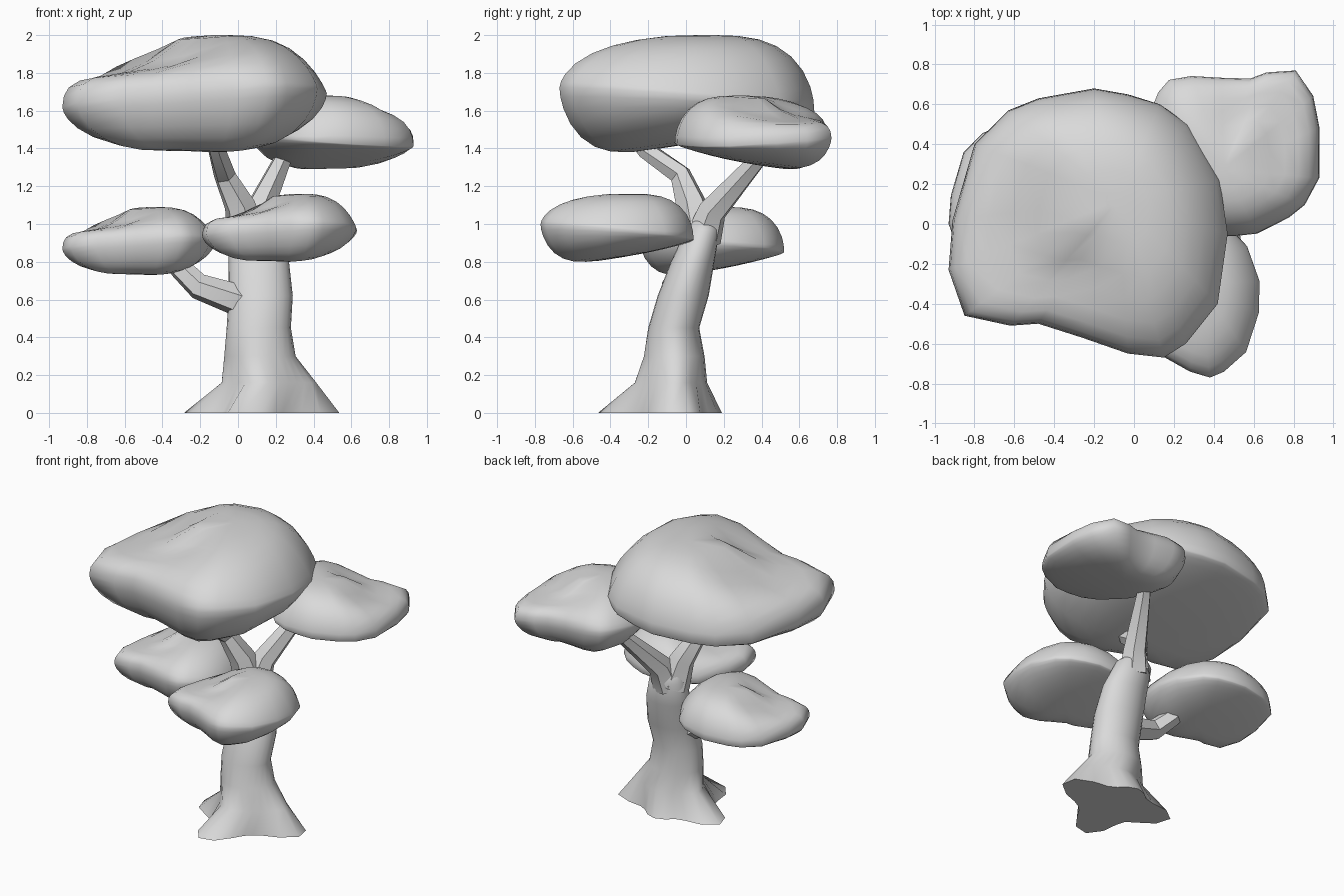
import bpy
import bmesh
from math import cos, sin, pi, radians
from mathutils import Vector, Matrix

default = bpy.data.objects.get("Cube")
if default:
    bpy.data.objects.remove(default, do_unlink=True)

# Single plain grey material
grey = bpy.data.materials.new("plain_grey")
grey.use_nodes = True
GREY = (0.7, 0.7, 0.7, 1)
grey.diffuse_color = GREY
grey.node_tree.nodes["Principled BSDF"].inputs["Base Color"].default_value = GREY


def loft(name, rings, smooth_angle):
    """Skin a stack of equal-length rings and close both ends."""
    bm = bmesh.new()
    loops = [[bm.verts.new(point) for point in ring] for ring in rings]
    for low, high in zip(loops, loops[1:]):
        for i in range(len(low)):
            j = (i + 1) % len(low)
            bm.faces.new((low[i], low[j], high[j], high[i]))
    bm.faces.new(loops[0][::-1])
    bm.faces.new(loops[-1])
    bmesh.ops.recalc_face_normals(bm, faces=bm.faces[:])
    mesh = bpy.data.meshes.new(name)
    bm.to_mesh(mesh)
    bm.free()
    mesh.materials.append(grey)
    obj = bpy.data.objects.new(name, mesh)
    bpy.context.collection.objects.link(obj)
    bpy.ops.object.select_all(action="DESELECT")
    obj.select_set(True)
    bpy.context.view_layer.objects.active = obj
    bpy.ops.object.shade_smooth_by_angle(angle=radians(smooth_angle))


def branch(name, path, radii, sides=6):
    """Tapering faceted limb that follows a path of points."""
    points = [Vector(p) for p in path]
    rings = []
    for i, (point, radius) in enumerate(zip(points, radii)):
        before = points[max(i - 1, 0)]
        after = points[min(i + 1, len(points) - 1)]
        along = (after - before).normalized()
        side = along.cross(Vector((0.3, 1, 0.1))).normalized()
        other = along.cross(side)
        rings.append([
            point + radius * (side * cos(2 * pi * k / sides) + other * sin(2 * pi * k / sides))
            for k in range(sides)
        ])
    loft(name, rings, 35)


# Trunk: leaning elliptical rings, with root lobes spreading near the ground
ROOTS = [(7, 0.21), (90, 0.06), (166, 0.2), (257, 0.19)]
TRUNK = [  # height, centre x, centre y, radius x, radius y, root spread
    (0, 0.12, -0.08, 0.22, 0.21, 1),
    (0.16, 0.16, -0.07, 0.215, 0.17, 0.2),
    (0.3, 0.115, -0.06, 0.18, 0.155, 0.05),
    (0.45, 0.11, -0.065, 0.17, 0.135, 0),
    (0.62, 0.12, -0.015, 0.17, 0.135, 0),
    (0.8, 0.11, 0.035, 0.16, 0.115, 0),
    (0.97, 0.08, 0.09, 0.13, 0.09, 0),
    (1.03, 0.06, 0.09, 0.08, 0.06, 0),
]
SIDES = 24
trunk_rings = []
for z, cx, cy, rx, ry, spread in TRUNK:
    ring = []
    for k in range(SIDES):
        angle = 2 * pi * k / SIDES
        lobe = sum(
            size * max(0, cos(angle - radians(heading))) ** 9
            for heading, size in ROOTS
        ) * spread
        ring.append((cx + (rx + lobe) * cos(angle), cy + (ry + lobe) * sin(angle), z))
    trunk_rings.append(ring)
loft("trunk", trunk_rings, 50)

# Limbs reaching into the leaf clumps
branch("top_branch",
       [(0.05, 0.07, 0.92), (0.01, 0.03, 1.1), (-0.07, -0.03, 1.26), (-0.11, -0.21, 1.39), (-0.14, -0.3, 1.5)],
       [0.11, 0.085, 0.06, 0.05, 0.045])
branch("back_branch",
       [(0.08, 0.09, 0.92), (0.11, 0.14, 1.07), (0.23, 0.37, 1.33), (0.28, 0.45, 1.43)],
       [0.1, 0.08, 0.05, 0.045])
branch("side_branch",
       [(0.05, -0.04, 0.58), (-0.21, -0.06, 0.67), (-0.31, 0.01, 0.77), (-0.38, 0.06, 0.87)],
       [0.09, 0.07, 0.06, 0.05])

# Plan outline shared by all leaf clumps
OUTLINE = [
    (-0.93, -0.23), (-0.85, -0.46), (-0.62, -0.51), (-0.48, -0.5), (-0.26, -0.57),
    (-0.03, -0.65), (0.15, -0.67), (0.26, -0.6), (0.42, -0.4), (0.47, -0.05),
    (0.43, 0.22), (0.27, 0.5), (0.13, 0.6), (-0.03, 0.65), (-0.2, 0.68),
    (-0.48, 0.63), (-0.63, 0.57), (-0.8, 0.4), (-0.91, 0.02),
]
STEPS = [0.01, 0.04, 0.11, 0.22, 0.36, 0.52, 0.72, 0.93]
CROWN = Vector((-0.08, 0.12, 2))
BELLY = Vector((-0.2, -0.15, 1.41))
HOLLOW = Vector((-0.85, -0.53))


def clump_ring(t, target, top):
    """Ring a fraction t of the way from the rim to the crown or belly."""
    ring = []
    for x, y in OUTLINE:
        rim = Vector((x, y, 1.65 + 0.06 * (x + 0.23) - 0.08 * y))
        point = rim.lerp(target, t)
        heading = (rim - target).xy.normalized()
        rise = 1 - (1 - t) ** 3
        if top:
            # Softer shoulder on one side, shallow hollow on the other
            dent = 0.4 * max(0, heading.dot(HOLLOW)) ** 2
            rise = rise ** (0.5 + 0.35 * max(0, heading.x))
            rise -= dent * sin(pi * min(1, t / 0.75))
            level = target.z
        else:
            # Underside slopes up towards the back
            rise = rise ** 0.6
            level = target.z + 0.15 * (point.y - target.y)
        point.z = rim.z + (level - rim.z) * rise
        ring.append(point)
    return ring


def clump(name, turn, low, high):
    """Leaf clump turned about z and sized between two corners."""
    rings = [clump_ring(t, BELLY, False) for t in reversed(STEPS)]
    rings.append(clump_ring(0, CROWN, True))
    rings += [clump_ring(t, CROWN, True) for t in STEPS]
    spin = Matrix.Rotation(radians(turn), 3, "Z")
    rings = [[spin @ p for p in ring] for ring in rings]
    points = [p for ring in rings for p in ring]
    for axis in range(3):
        least = min(p[axis] for p in points)
        most = max(p[axis] for p in points)
        scale = (high[axis] - low[axis]) / (most - least)
        for p in points:
            p[axis] = low[axis] + (p[axis] - least) * scale
    loft(name, rings, 70)


clump("top_leaves", 0, (-0.93, -0.67, 1.38), (0.47, 0.68, 2))
clump("back_leaves", 196, (0.06, -0.06, 1.29), (0.93, 0.77, 1.68))
clump("side_leaves", 0, (-0.93, -0.25, 0.73), (-0.12, 0.52, 1.09))
clump("front_leaves", -10, (-0.19, -0.77, 0.8), (0.63, 0.04, 1.16))
